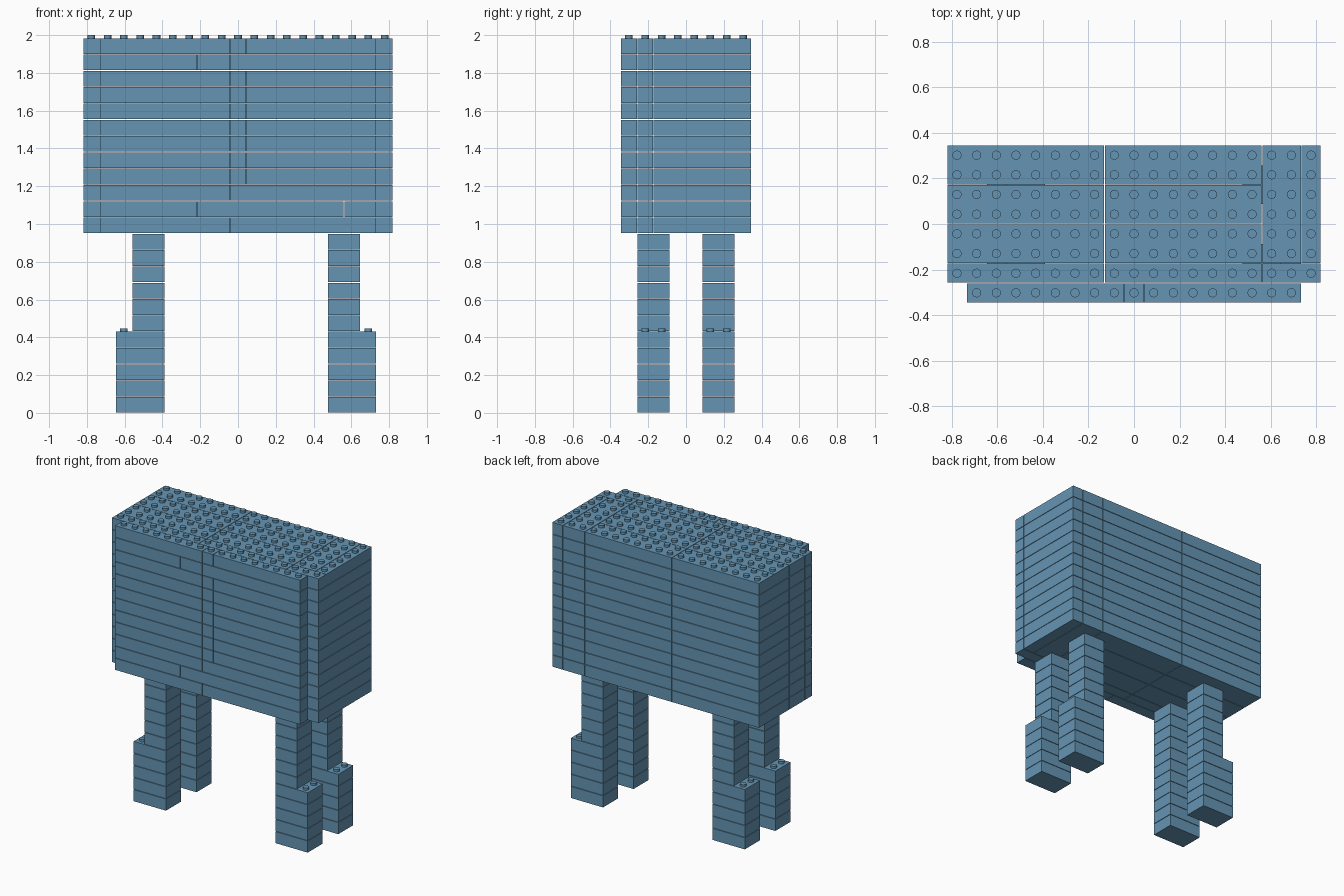
import bpy, bmesh
from mathutils import Matrix, Vector

if "Cube" in bpy.data.objects:
    bpy.data.objects.remove(bpy.data.objects["Cube"])

P = 0.0863          # stud pitch and plate height
GAP = 0.0035        # seam between neighbouring bricks
LEG_LAYERS, FOOT_LAYERS, BODY_LAYERS = 11, 5, 12
TOP = LEG_LAYERS + BODY_LAYERS

blue = bpy.data.materials.new("soft blue")
blue.use_nodes = True
blue.diffuse_color = (0.13, 0.30, 0.45, 1)
blue.node_tree.nodes["Principled BSDF"].inputs["Base Color"].default_value = blue.diffuse_color


def grid(i, j, k):
    """Stud grid coordinates to model space."""
    return Vector(((i - 9.5) * P, (j - 4) * P, k * P))


def brick(bm, i0, i1, j0, j1, k):
    """Add one brick, shrunk slightly so that the seams stay open."""
    lo, hi = grid(i0, j0, k), grid(i1, j1, k + 1)
    size = hi - lo - Vector((GAP, GAP, GAP))
    bmesh.ops.create_cube(bm, size=1, matrix=Matrix.Translation((lo + hi) / 2)
                          @ Matrix.Diagonal((*size, 1)))


def studs(bm, i0, i1, j0, j1, k):
    """Add round studs over a rectangle of the grid."""
    height = 0.015 + GAP / 2
    for i in range(i0, i1):
        for j in range(j0, j1):
            base = grid(i + 0.5, j + 0.5, k)
            base.z += 0.015 - height / 2
            bmesh.ops.create_cone(bm, cap_ends=True, segments=16, radius1=0.02, radius2=0.02,
                                  depth=height, matrix=Matrix.Translation(base))


def finish(bm, name, smooth=False):
    mesh = bpy.data.meshes.new(name)
    bm.to_mesh(mesh)
    bm.free()
    mesh.materials.append(blue)
    obj = bpy.data.objects.new(name, mesh)
    bpy.context.collection.objects.link(obj)
    if smooth:
        bpy.ops.object.select_all(action='DESELECT')
        obj.select_set(True)
        bpy.context.view_layer.objects.active = obj
        bpy.ops.object.shade_smooth_by_angle()
    return obj


# Main body: the same brick layout in every layer
bm = bmesh.new()
for k in range(LEG_LAYERS, TOP):
    for i in (0, 8):
        brick(bm, i, i + 8, 1, 2, k)
        for j in (2, 4, 6):
            brick(bm, i, i + 8, j, j + 2, k)
    brick(bm, 16, 19, 1, 2, k)
    brick(bm, 16, 18, 2, 8, k)
    brick(bm, 18, 19, 2, 8, k)
finish(bm, "body_bricks")

# Front panel: seams differ in a few layers
front_seams = {0: (9,), 1: (7, 16), 2: (9,), 10: (7, 9)}
bm = bmesh.new()
for layer in range(BODY_LAYERS):
    cuts = (1, *front_seams.get(layer, (9, 10)), 18)
    for a, b in zip(cuts, cuts[1:]):
        brick(bm, a, b, 0, 1, LEG_LAYERS + layer)
finish(bm, "front_panel_bricks")

# Studs on the top
bm = bmesh.new()
studs(bm, 0, 19, 1, 8, TOP)
studs(bm, 1, 18, 0, 1, TOP)
finish(bm, "top_studs", True)

# Legs, each with a foot that widens outwards
for side, leg, foot in (("right", (3, 5), (2, 5)), ("left", (15, 17), (15, 18))):
    for place, j in (("front", 1), ("back", 5)):
        bm = bmesh.new()
        for k in range(LEG_LAYERS):
            brick(bm, *(foot if k < FOOT_LAYERS else leg), j, j + 2, k)
        finish(bm, f"{place}_{side}_leg")
        bm = bmesh.new()
        step = 2 if side == "right" else 17
        studs(bm, step, step + 1, j, j + 2, FOOT_LAYERS)
        finish(bm, f"{place}_{side}_foot_studs", True)
